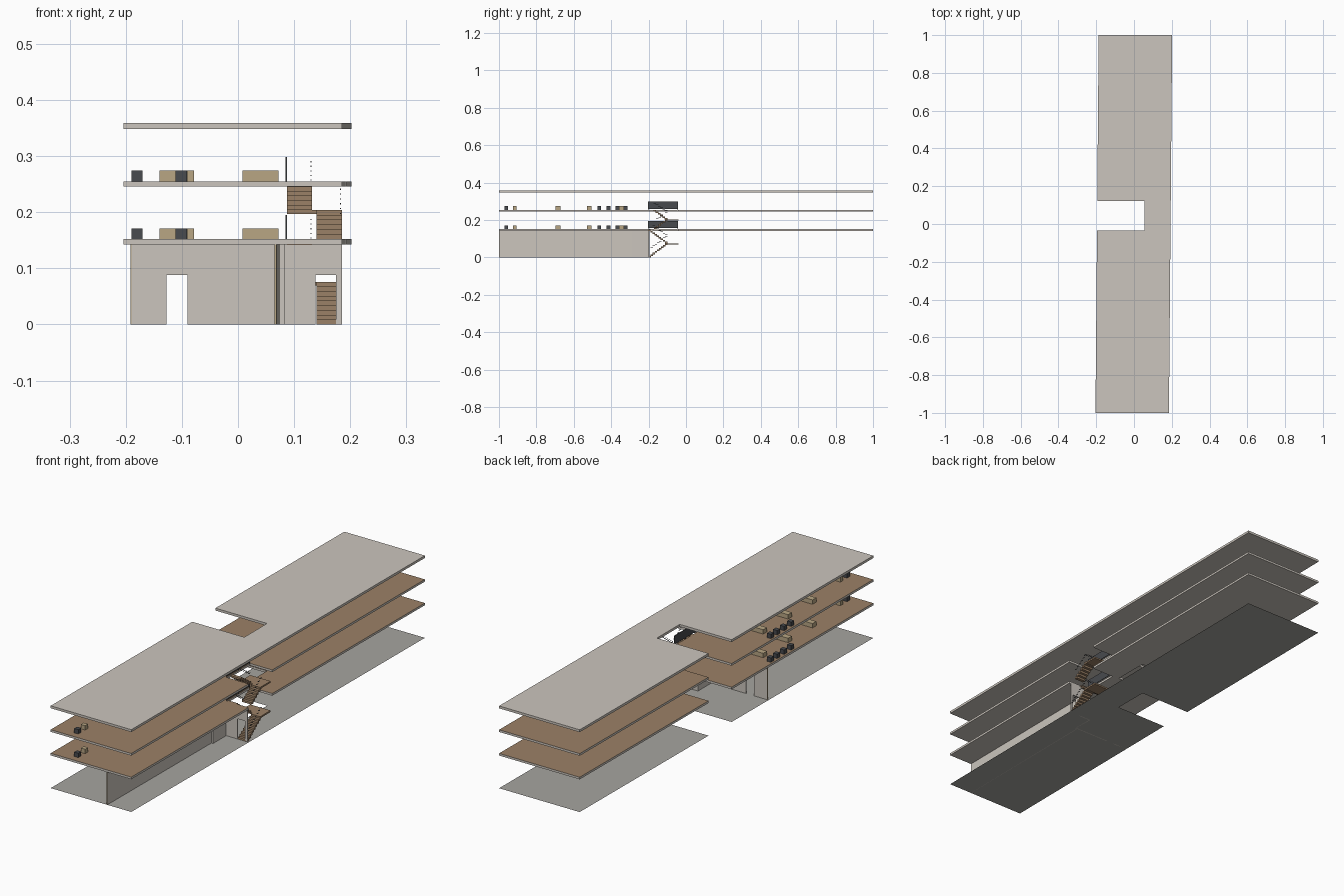
import bpy, bmesh

if "Cube" in bpy.data.objects:
    bpy.data.objects.remove(bpy.data.objects["Cube"])


def material(name, rgb):
    m = bpy.data.materials.new(name)
    m.use_nodes = True
    m.diffuse_color = (*rgb, 1)
    m.node_tree.nodes["Principled BSDF"].inputs["Base Color"].default_value = (*rgb, 1)
    return m


PLASTER = material("pale_plaster", (0.60, 0.56, 0.51))
WOOD = material("brown_wood", (0.33, 0.22, 0.135))
GROUND = material("ground_grey", (0.385, 0.375, 0.35))
TAN = material("tan_wood", (0.48, 0.38, 0.23))
DARK = material("dark_grey", (0.065, 0.069, 0.077))


def prism(name, outline, z0, z1, mat, top=None):
    """Extrude a flat outline upward; the top may have its own material."""
    bm = bmesh.new()
    face = bm.faces.new([bm.verts.new((x, y, z0)) for x, y in outline])
    if z1 > z0:
        new = bmesh.ops.extrude_face_region(bm, geom=[face])["geom"]
        for v in new:
            if isinstance(v, bmesh.types.BMVert):
                v.co.z = z1
        bmesh.ops.recalc_face_normals(bm, faces=bm.faces[:])
    bm.normal_update()
    me = bpy.data.meshes.new(name)
    me.materials.append(mat)
    if top:
        me.materials.append(top)
        for f in bm.faces:
            f.material_index = int(f.normal.z > 0.9)
    bm.to_mesh(me)
    bm.free()
    ob = bpy.data.objects.new(name, me)
    bpy.context.collection.objects.link(ob)
    return ob


def box(name, x0, x1, y0, y1, z0, z1, mat):
    return prism(name, [(x0, y0), (x1, y0), (x1, y1), (x0, y1)], z0, z1, mat)


def skew(x, y):
    """The plan leans slightly sideways along its length."""
    return (x + 0.0085 * y, y)


def plan(stairwell):
    L, R = -0.1955, 0.1935
    pts = [skew(L, -1), skew(R, -1)]
    if stairwell:
        pts += [skew(R, -0.2), (0.086, -0.2), (0.086, -0.04), skew(R, -0.04)]
    pts += [skew(R, 1), skew(L, 1), skew(L, 0.122), (0.055, 0.122),
            (0.055, -0.035), skew(L, -0.035)]
    return pts


# Ground sheet, floor slabs and roof
FLOORS = (0.152, 0.255)
prism("ground", plan(False), 0, 0, GROUND)
for i, z in enumerate(FLOORS):
    prism(f"floor_slab_{i + 1}", plan(True), z - 0.0095, z, PLASTER, WOOD)
prism("roof_slab", plan(False), 0.3485, 0.359, PLASTER)

# Ground storey walls
H, DOOR = 0.1425, 0.088
prism("long_wall", [skew(0.0735, -0.998), skew(0.0775, -0.998),
                    skew(0.0775, -0.29), skew(0.0735, -0.29)], 0, H, PLASTER)
prism("long_wall_end", [skew(0.0735, -1), skew(0.0775, -1),
                        skew(0.0775, -0.998), skew(0.0735, -0.998)], 0, H, TAN)


def door_wall(name, x0, x1, d0, d1, y):
    t = 0.004
    box(name + "_left_part", x0, d0, y, y + t, 0, H, PLASTER)
    box(name + "_right_part", d1, x1, y, y + t, 0, H, PLASTER)
    box(name + "_lintel", d0, d1, y, y + t, DOOR, H, PLASTER)


door_wall("hall_wall", -0.19, 0.083, -0.127, -0.09, -0.29)
door_wall("stair_wall", 0.083, 0.185, 0.138, 0.175, -0.2)
box("return_wall", 0.079, 0.083, -0.286, -0.196, 0, H, PLASTER)
box("hall_wall_end", -0.192, -0.19, -0.29, -0.286, 0, H, TAN)


# Stairs with a half landing, and stepped rail bars above the treads
def flight(name, x0, x1, y0, y1, z0, z1, n, rail_x):
    dy, dz = (y1 - y0) / n, (z1 - z0) / n
    for k in range(n):
        a, b = sorted((y0 + k * dy, y0 + (k + 1.15) * dy))
        z = z0 + (k + 1) * dz
        box(f"{name}_step_{k + 1}", x0, x1, a, b, z - dz, z, WOOD)
        box(f"{name}_rail_{k + 1}", rail_x - 0.001, rail_x + 0.001, a, b,
            z + 0.036, z + 0.038, DARK)


def staircase(name, z0, zm, z1, n, start):
    turn = -0.1
    flight(name + "_lower", 0.14, 0.185, start, turn, z0, zm, n, 0.183)
    flight(name + "_upper", 0.087, 0.132, turn, start, zm, z1, n, 0.13)
    box(name + "_landing", 0.087, 0.185, turn, -0.04, zm - 0.007, zm, WOOD)


staircase("ground_stair", 0, 0.076, 0.150, 9, -0.2)
staircase("upper_stair", 0.152, 0.204, 0.253, 6, -0.172)

# Stairwell guards and furniture, the same on both floors
for i, z in enumerate(FLOORS):
    n = f"floor_{i + 1}"
    box(n + "_guard", 0.085, 0.087, -0.202, -0.042, z + 0.005, z + 0.043, DARK)
    for y in (-0.2, -0.12, -0.044):
        box(n + "_guard_post", 0.085, 0.087, y - 0.001, y + 0.001, z, z + 0.005, DARK)
    top = z + 0.019
    for y in (-0.685, -0.517, -0.345):
        box(n + "_desk", -0.14, -0.078, y - 0.013, y + 0.013, z, top, TAN)
    for y in (-0.517, -0.345):
        box(n + "_inner_desk", 0.008, 0.072, y - 0.013, y + 0.013, z, top, TAN)
    for y in (-0.464, -0.415, -0.367, -0.324):
        box(n + "_seat", -0.19, -0.17, y - 0.01, y + 0.01, z, top, DARK)
    box(n + "_front_seat", -0.111, -0.091, -0.971, -0.951, z, top, DARK)
    box(n + "_front_table", -0.111, -0.09, -0.925, -0.905, z, top, TAN)
